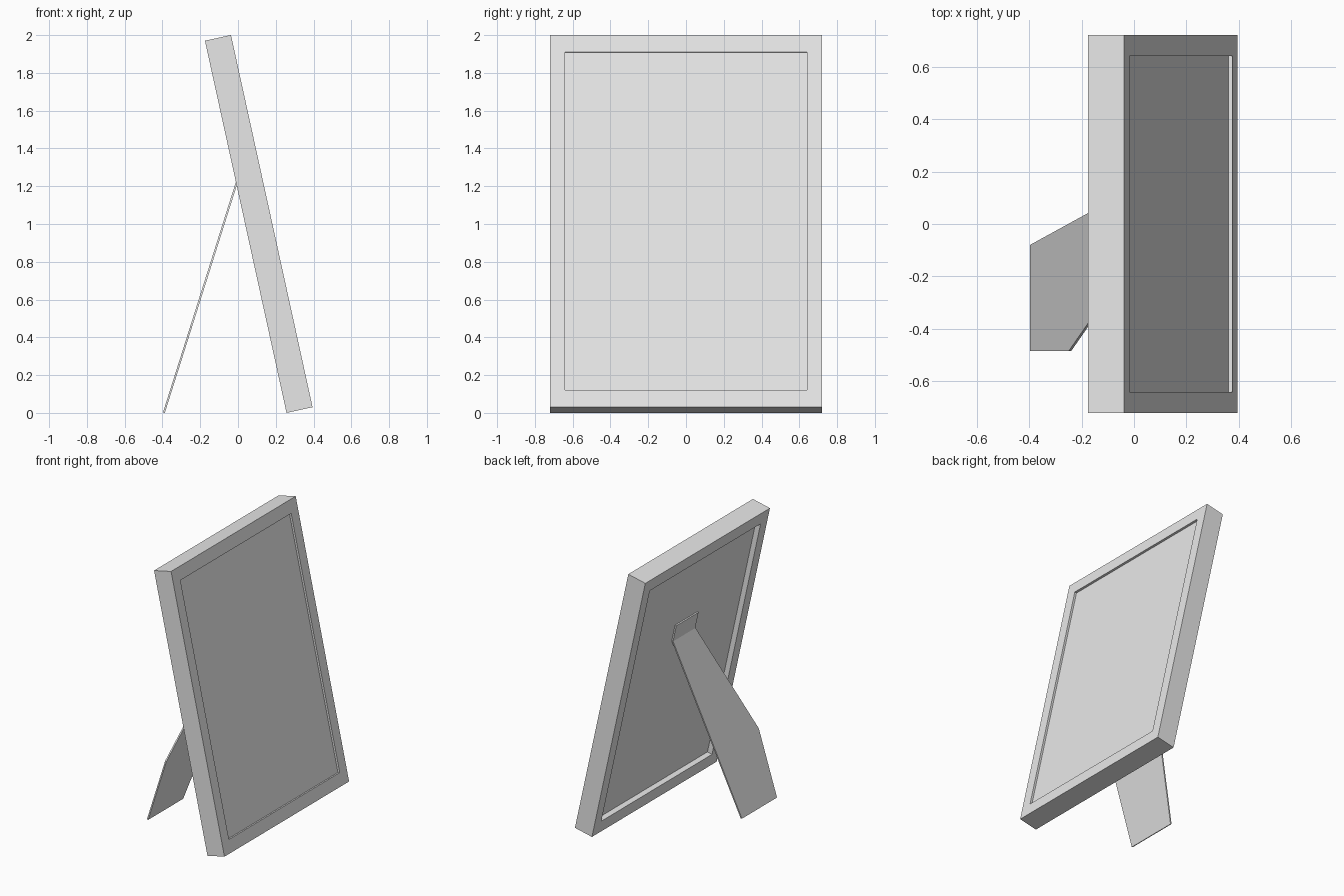
import bpy
import bmesh
import math

cube = bpy.data.objects.get("Cube")
if cube:
    bpy.data.objects.remove(cube, do_unlink=True)

# One plain material for everything
grey = bpy.data.materials.new("light grey")
grey.use_nodes = True
colour = (0.8, 0.8, 0.8, 1.0)
grey.diffuse_color = colour
grey.node_tree.nodes["Principled BSDF"].inputs["Base Color"].default_value = colour

FRAME_TILT = -math.atan2(0.432, 1.97)
FRAME_ORIGIN = (0.257, 0, 0)          # lower back edge of the frame
HEIGHT, HALF_WIDTH, DEPTH = 2.017, 0.72, 0.141
SIDE, RAIL = 0.08, 0.092              # border widths
FRONT_STEP, BACK_STEP = 0.015, 0.038  # how far the panel sits in


def finish(name, bm, origin, tilt):
    """Turn a bmesh into an object leaning about the y axis."""
    bmesh.ops.recalc_face_normals(bm, faces=bm.faces)
    mesh = bpy.data.meshes.new(name)
    bm.to_mesh(mesh)
    bm.free()
    mesh.materials.append(grey)
    obj = bpy.data.objects.new(name, mesh)
    obj.location = origin
    obj.rotation_euler = (0, tilt, 0)
    bpy.context.collection.objects.link(obj)
    return obj


def rect(y0, y1, z0, z1):
    return [(y0, z0), (y1, z0), (y1, z1), (y0, z1)]


def plate(name, outline, x0, x1, origin, tilt):
    """Flat plate: a (y, z) outline extruded from x0 to x1."""
    bm = bmesh.new()
    face = bm.faces.new([bm.verts.new((x0, y, z)) for y, z in outline])
    new = bmesh.ops.extrude_face_region(bm, geom=[face])["geom"]
    verts = [v for v in new if isinstance(v, bmesh.types.BMVert)]
    bmesh.ops.translate(bm, verts=verts, vec=(x1 - x0, 0, 0))
    return finish(name, bm, origin, tilt)


# Border: rectangular ring swept through its four corners
inner = rect(-HALF_WIDTH + SIDE, HALF_WIDTH - SIDE, RAIL, HEIGHT - RAIL)
outer = rect(-HALF_WIDTH, HALF_WIDTH, 0, HEIGHT)
bm = bmesh.new()
loops = [[bm.verts.new((x, y, z)) for y, z in outline]
         for x, outline in ((0, outer), (DEPTH, outer), (DEPTH, inner), (0, inner))]
for i in range(4):
    a, b = loops[i], loops[(i + 1) % 4]
    for j in range(4):
        k = (j + 1) % 4
        bm.faces.new((a[j], a[k], b[k], b[j]))
finish("frame_border", bm, FRAME_ORIGIN, FRAME_TILT)

# Picture and backing panel, set in from both sides
plate("panel", inner, BACK_STEP, DEPTH - FRONT_STEP, FRAME_ORIGIN, FRAME_TILT)

# Hinge flap lying against the back of the panel
HINGE = (-0.115, 0.142)
plate("hinge_flap", rect(*HINGE, 1.30, 1.425), BACK_STEP - 0.010, BACK_STEP,
      FRAME_ORIGIN, FRAME_TILT)

# Easel leg, splayed to one side, from the floor up to the hinge
foot, bend = (-0.397, 0.003), (0.008, 1.283)
dx, dz = bend[0] - foot[0], bend[1] - foot[1]
leg_outline = [(-0.485, 0), (-0.08, 0), (HINGE[1], math.hypot(dx, dz)),
               (HINGE[0], math.hypot(dx, dz)), (-0.485, 0.489)]
plate("easel_leg", leg_outline, 0, 0.010, (foot[0], 0, foot[1]), math.atan2(dx, dz))
